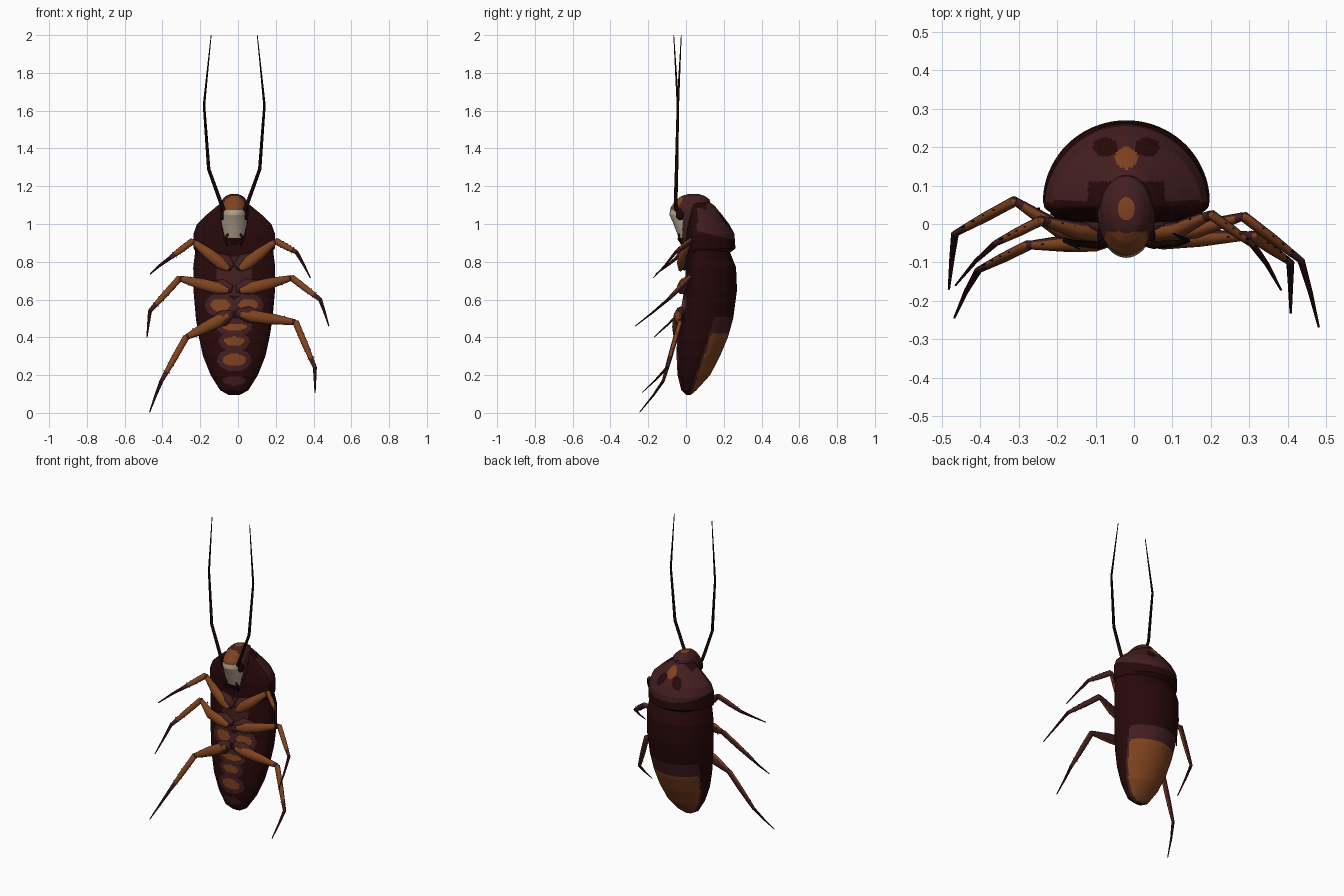
import bpy, bmesh, math
from mathutils import Vector

if "Cube" in bpy.data.objects:
    bpy.data.objects.remove(bpy.data.objects["Cube"])

CX = -0.02  # body axis


def material(name, rgb):
    m = bpy.data.materials.new(name)
    m.diffuse_color = (*rgb, 1)
    m.use_nodes = True
    m.node_tree.nodes["Principled BSDF"].inputs["Base Color"].default_value = m.diffuse_color
    return m


MATS = [material("dark brown shell", (0.02, 0.0025, 0.003)),
        material("maroon shell", (0.056, 0.013, 0.014)),
        material("amber brown", (0.215, 0.056, 0.014)),
        material("cream face", (0.45, 0.36, 0.28)),
        material("black brown", (0.01, 0.002, 0.002))]
DARK, MAROON, AMBER, CREAM, BLACK = range(5)


def finish(name, bm, rule=None):
    bmesh.ops.recalc_face_normals(bm, faces=bm.faces)
    if rule:
        for f in bm.faces:
            c = f.calc_center_median()
            f.material_index = rule(c.x - CX, c.y, c.z, f.normal)
    me = bpy.data.meshes.new(name)
    bm.to_mesh(me)
    bm.free()
    for m in MATS:
        me.materials.append(m)
    ob = bpy.data.objects.new(name, me)
    bpy.context.collection.objects.link(ob)
    bpy.ops.object.select_all(action='DESELECT')
    bpy.context.view_layer.objects.active = ob
    ob.select_set(True)
    bpy.ops.object.shade_smooth_by_angle(angle=math.radians(45))
    return ob


def bridge(bm, rings, mat=0):
    n = len(rings[0])
    for a, b in zip(rings, rings[1:]):
        for i in range(n):
            j = (i + 1) % n
            bm.faces.new((a[i], a[j], b[j], b[i])).material_index = mat
    bm.faces.new(rings[0]).material_index = mat
    bm.faces.new(rings[-1]).material_index = mat


# Stack of egg-shaped sections: (z, half width, widest y, back y, front y)
def shell(name, sections, rule, n=128, step=0.007, power=1.0):
    dense = []
    for a, b in zip(sections, sections[1:]):
        k = max(1, round((b[0] - a[0]) / step))
        dense += [[p + (q - p) * i / k for p, q in zip(a, b)] for i in range(k)]
    dense.append(sections[-1])
    bm = bmesh.new()
    rings = []
    for z, w, ym, yb, yf in dense:
        ring = []
        for i in range(n):
            t = 2 * math.pi * i / n
            s = math.sin(t)
            y = ym + (s ** power * (yb - ym) if s > 0 else s * (ym - yf))
            ring.append(bm.verts.new((CX + w * math.cos(t), y, z)))
        rings.append(ring)
    bridge(bm, rings)
    return finish(name, bm, rule)


# Tapered limb piece, flattened front to back
def tube(bm, pts, radii, mat, n=10, flat=0.75):
    pts = [Vector(p) for p in pts]
    rings = []
    for i, (p, r) in enumerate(zip(pts, radii)):
        d = (pts[min(i + 1, len(pts) - 1)] - pts[max(i - 1, 0)]).normalized()
        ref = Vector((0, 1, 0)) if abs(d.y) < 0.95 else Vector((1, 0, 0))
        u = d.cross(ref).normalized()
        v = d.cross(u)
        rings.append([bm.verts.new(p + u * r * math.cos(2 * math.pi * k / n)
                                   + v * r * flat * math.sin(2 * math.pi * k / n)) for k in range(n)])
    bridge(bm, rings, mat)


def spines(bm, a, b, offset, length, count):
    a, b = Vector(a), Vector(b)
    d = (b - a).normalized()
    u = d.cross(Vector((0, 1, 0))).normalized()
    for i in range(count):
        p = a.lerp(b, 0.25 + 0.7 * i / count)
        for s in (-1, 1):
            base = p + u * s * offset * 0.6
            tube(bm, [base, base + u * s * length + d * length * 0.7], [0.004, 0.0006], DARK, 5, 1)


# Abdomen and wings: belly patches in front, amber wing tips behind
PATCHES = [(-0.075, 0.57, 0.05, 0.033), (0.075, 0.57, 0.05, 0.033),
           (0, 0.455, 0.065, 0.02), (0, 0.38, 0.055, 0.024), (0, 0.28, 0.062, 0.033)]


def body_rule(x, y, z, n):
    if n.y < 0 and y < 0.04:
        d = [(((x - px) / (rx + g)) ** 2 + ((z - pz) / (rz + g)) ** 2 < 1)
             for g in (0, 0.028) for px, pz, rx, rz in PATCHES]
        if any(d[:5]):
            return AMBER
        if any(d[5:]) or (abs(x) < 0.09 and 0.62 < z < 0.83) or (x / 0.06) ** 2 + ((z - 0.17) / 0.025) ** 2 < 1:
            return MAROON
        return DARK
    edge = 0.03 + (z - 0.1) * 0.33
    if z < 0.42 and y > edge:
        return AMBER
    if z < 0.51 and y > edge - 0.012:
        return MAROON
    return DARK


shell("abdomen_and_wings", [
    (0.095, 0.03, 0.01, 0.025, 0.0), (0.12, 0.075, 0.01, 0.055, -0.025),
    (0.2, 0.125, 0.02, 0.128, -0.045), (0.3, 0.165, 0.03, 0.18, -0.05),
    (0.4, 0.187, 0.04, 0.222, -0.048), (0.5, 0.203, 0.05, 0.25, -0.035),
    (0.65, 0.216, 0.06, 0.27, -0.01), (0.77, 0.217, 0.06, 0.265, 0.0),
    (0.87, 0.205, 0.06, 0.225, 0.0)], body_rule)


# Neck shield with two dark spots and an amber mark
def shield_rule(x, y, z, n):
    if n.z > 0 and y > 0.1:
        if ((abs(x) - 0.055) / 0.033) ** 2 + ((y - 0.2) / 0.025) ** 2 < 1:
            return DARK
        if (x / 0.03) ** 2 + ((y - 0.172) / 0.028) ** 2 < 1:
            return AMBER
    if z < 0.915 + (0.25 - y) * 0.25 or y < 0.06 or (y < 0.11 and abs(x) < 0.1):
        return DARK
    return MAROON


shell("neck_shield", [
    (0.85, 0.2, 0.05, 0.235, 0.0), (0.87, 0.215, 0.05, 0.262, 0.0),
    (0.95, 0.215, 0.05, 0.256, 0.0), (1.0, 0.197, 0.05, 0.228, 0.01),
    (1.05, 0.145, 0.05, 0.19, 0.02), (1.1, 0.085, 0.05, 0.148, 0.03),
    (1.125, 0.04, 0.06, 0.11, 0.04)], shield_rule, step=0.005, power=1.1)


# Head with cream face and amber brow
def head_rule(x, y, z, n):
    if y < -0.02 and n.y < -0.1 and z < 1.075 and abs(x) < 0.07:
        return CREAM if z > 0.925 else DARK
    if abs(x) < 0.055 and z > 1.075 and y < -0.02:
        return AMBER
    if z > 1.1 and (x / 0.018) ** 2 + ((y - 0.035) / 0.02) ** 2 < 1:
        return AMBER
    return MAROON


shell("head", [
    (0.89, 0.03, 0.0, 0.02, -0.02), (0.93, 0.055, 0.0, 0.06, -0.04),
    (1.0, 0.068, 0.0, 0.1, -0.066), (1.05, 0.075, 0.02, 0.12, -0.088),
    (1.09, 0.075, 0.03, 0.13, -0.08), (1.13, 0.062, 0.04, 0.125, -0.048),
    (1.148, 0.045, 0.04, 0.1, -0.025), (1.158, 0.022, 0.04, 0.07, 0.01)], head_rule, n=64, step=0.005)

# Eyes, feelers beside the mouth, and antennae
for side, label in ((-1, "left"), (1, "right")):
    bm = bmesh.new()
    bmesh.ops.create_uvsphere(bm, u_segments=16, v_segments=10, radius=1)
    for v in bm.verts:
        v.co = (CX + side * 0.062 + v.co.x * 0.014, -0.03 + v.co.y * 0.024, 1.05 + v.co.z * 0.03)
    finish(label + "_eye", bm, lambda *a: BLACK)
    bm = bmesh.new()
    tube(bm, [(CX + side * 0.03, -0.035, 0.95), (CX + side * 0.05, -0.04, 0.92),
              (CX + side * 0.035, -0.02, 0.885)], [0.006, 0.007, 0.003], DARK)
    finish(label + "_mouth_feeler", bm)
    tip_y = -0.045 + side * 0.02
    bm = bmesh.new()
    tube(bm, [(CX + side * 0.055, -0.05, 1.07), (CX + side * 0.07, -0.055, 1.11),
              (CX + side * 0.135, -0.05, 1.29), (CX + side * 0.16, -0.043, 1.63),
              (CX + side * 0.122, tip_y, 2.0)], [0.011, 0.01, 0.009, 0.0065, 0.002], BLACK, 8, 1)
    finish(label + "_antenna", bm)

# Legs: root, knee, ankle, tip
LEGS = {
    "left_front_leg": [(-0.05, -0.03, 0.76), (-0.24, 0.01, 0.91), (-0.36, -0.05, 0.82), (-0.465, -0.16, 0.735)],
    "right_front_leg": [(0.01, -0.03, 0.76), (0.2, 0.025, 0.91), (0.31, -0.055, 0.85), (0.383, -0.172, 0.715)],
    "left_middle_leg": [(-0.05, -0.03, 0.645), (-0.31, 0.06, 0.712), (-0.466, -0.025, 0.54), (-0.482, -0.17, 0.4)],
    "right_middle_leg": [(0.01, -0.03, 0.645), (0.285, 0.02, 0.715), (0.435, -0.095, 0.6), (0.481, -0.268, 0.46)],
    "left_hind_leg": [(-0.05, -0.045, 0.515), (-0.275, -0.055, 0.4), (-0.405, -0.12, 0.17), (-0.468, -0.245, 0.004)],
    "right_hind_leg": [(0.01, -0.045, 0.52), (0.305, -0.03, 0.48), (0.407, -0.1, 0.24), (0.408, -0.232, 0.108)],
}
for name, pts in LEGS.items():
    root, knee, ankle, tip = map(Vector, pts)
    bm = bmesh.new()
    # hip plate and thigh
    hip = root + Vector((0.02 if root.x < CX else -0.02, 0.02, 0.01))
    tube(bm, [hip, hip.lerp(knee, 0.2), hip.lerp(knee, 0.45)], [0.02, 0.045, 0.02], MAROON)
    mid = root.lerp(knee, 0.55)
    mid.y = min(mid.y, -0.015)
    neck = mid.lerp(knee, 0.85)
    tube(bm, [root, root.lerp(mid, 0.4), mid, neck], [0.014, 0.033, 0.03, 0.017], AMBER, 12)
    tube(bm, [neck, knee], [0.0165, 0.0145], MAROON, 12)
    spines(bm, root, knee, 0.028, 0.01, 4)
    # shin, dark at its end, and foot
    low = knee.lerp(ankle, 0.8)
    tube(bm, [knee.lerp(mid, 0.06), knee, knee.lerp(ankle, 0.5), low],
         [0.012, 0.0175, 0.0165, 0.013], AMBER, 12)
    tube(bm, [low, ankle], [0.013, 0.0105], MAROON, 12)
    spines(bm, knee, ankle, 0.015, 0.011, 4)
    bmesh.ops.recalc_face_normals(bm, faces=bm.faces)
    for f in bm.faces:  # backs of the limbs are maroon
        if f.material_index == AMBER and f.normal.y > 0.55:
            f.material_index = MAROON
    bend = ankle.lerp(tip, 0.5) + Vector((0, 0.008, 0.004))
    tube(bm, [ankle.lerp(knee, 0.05), ankle, bend, tip], [0.008, 0.0105, 0.007, 0.003], DARK)
    finish(name, bm)
